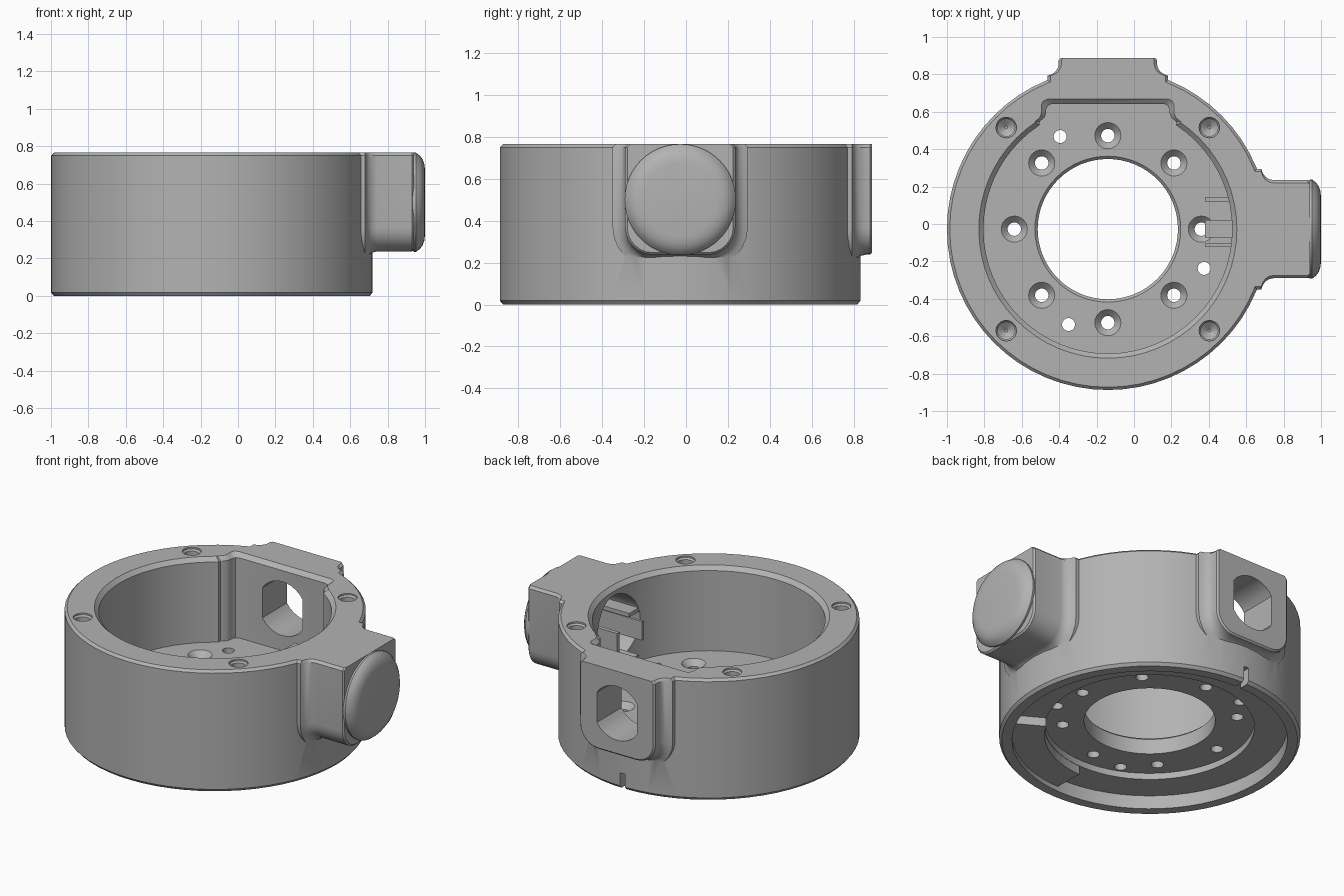
import bpy, bmesh, math
from mathutils import Vector

cube = bpy.data.objects.get("Cube")
if cube:
    bpy.data.objects.remove(cube)

grey = bpy.data.materials.new("mid_grey")
grey.use_nodes = True
grey.diffuse_color = (0.45, 0.45, 0.45, 1)
grey.node_tree.nodes["Principled BSDF"].inputs["Base Color"].default_value = grey.diffuse_color

TOP, FLOOR, MID = 0.765, 0.235, 0.5
OFFSET = Vector((-0.14, -0.0275, 0))     # ring axis in the final frame
parts = []


def loft(name, rings, cyclic=False):
    """Skin equal-length rings; cap the ends or join last to first."""
    bm = bmesh.new()
    vs = [[bm.verts.new(p) for p in ring] for ring in rings]
    n = len(vs[0])
    pairs = list(zip(vs, vs[1:])) + ([(vs[-1], vs[0])] if cyclic else [])
    for a, b in pairs:
        for i in range(n):
            j = (i + 1) % n
            bm.faces.new((a[i], a[j], b[j], b[i]))
    if not cyclic:
        bm.faces.new(vs[0])
        bm.faces.new(vs[-1])
    bmesh.ops.recalc_face_normals(bm, faces=bm.faces)
    me = bpy.data.meshes.new(name)
    bm.to_mesh(me)
    bm.free()
    me.materials.append(grey)
    ob = bpy.data.objects.new(name, me)
    bpy.context.collection.objects.link(ob)
    return ob


def turned(name, profile, cx=0, cy=0, n=24, cyclic=False):
    """Revolve (radius, z) points about a vertical axis."""
    ang = [2 * math.pi * i / n for i in range(n)]
    return loft(name, [[(cx + r * math.cos(a), cy + r * math.sin(a), z) for a in ang]
                       for r, z in profile], cyclic)


def along_x(name, profile, n=32):
    """Revolve (radius, x) points about the side port axis."""
    ang = [2 * math.pi * i / n for i in range(n)]
    return loft(name, [[(x, r * math.cos(a), MID + r * math.sin(a)) for a in ang]
                       for r, x in profile])


def box(name, x, y, z):
    return loft(name, [[(x[0], y[0], h), (x[1], y[0], h), (x[1], y[1], h), (x[0], y[1], h)]
                       for h in z])


def combine(base, tool, op):
    mod = base.modifiers.new(op, 'BOOLEAN')
    mod.operation, mod.solver, mod.object = op, 'EXACT', tool
    bpy.context.view_layer.objects.active = base
    bpy.ops.object.modifier_apply(modifier=mod.name)
    bpy.data.objects.remove(tool)


def cut(tool):
    combine(housing, tool, 'DIFFERENCE')


# Housing: ring wall, floor plate, stepped underside and centre opening
housing = turned("housing", [
    (0.845, 0), (0.86, 0.018), (0.86, TOP - 0.015), (0.845, TOP),
    (0.69, TOP), (0.665, TOP - 0.025), (0.665, FLOOR),
    (0.39, FLOOR), (0.375, FLOOR - 0.015), (0.375, 0.125),
    (0.598, 0.125), (0.598, 0.085), (0.786, 0.085), (0.786, 0)], n=64, cyclic=True)
parts.append(housing)


def port_section(o):
    """Square top, rounded bottom, grown outward by o except at the top."""
    w, r = 0.2625 + o, 0.13 + max(o, -0.1)
    half = [(w - 0.015, TOP - MID), (w, TOP - MID - 0.015)]
    for i in range(7):
        a = -math.pi / 2 * i / 6
        half.append((w - r + r * math.cos(a), -w + r + r * math.sin(a)))
    return half + [(-u, v) for u, v in reversed(half)]


def port(end, sideways):
    """Port block with a flared root where it meets the wall."""
    steps = [(0.74, 0.06), (0.82, 0.06), (0.828, 0.038), (0.842, 0.018),
             (0.862, 0.005), (0.885, 0), (end - 0.01, 0), (end, -0.01)]
    return loft("port", [[(d, u, MID + v) if sideways else (u, d, MID + v)
                          for u, v in port_section(o)] for d, o in steps])


combine(housing, port(1.08, True), 'UNION')
combine(housing, port(0.915, False), 'UNION')


# Squared pocket extension behind the rear port, chamfered at the rim
def pocket_outline(o, z):
    w, y = 0.33 + o, 0.67 + o
    half = [(w + 0.035, 0.3), (w + 0.035, 0.575), (w + 0.01, 0.595), (w, 0.62),
            (w, y - 0.03), (w - 0.01, y - 0.01), (w - 0.03, y)]
    return [(x, q, z) for x, q in half] + [(-x, q, z) for x, q in reversed(half)]


cut(loft("pocket", [pocket_outline(o, z) for o, z in
                    ((0, FLOOR), (0, TOP - 0.025), (0.045, TOP + 0.02))]))

# Rear port opening: round with two flats
opening = []
for i in range(32):
    a = 2 * math.pi * i / 32
    opening.append((max(-0.14, min(0.14, 0.17 * math.cos(a))), 0.17 * math.sin(a)))
cut(loft("rear_opening", [[(x, y, MID + z) for x, z in opening] for y in (0.5, 1.0)]))

# Side port bore
cut(along_x("side_bore", [(0.215, 0.5), (0.215, 1.06)]))

# Countersunk floor screws
for i in range(8):
    a = math.pi / 4 * i
    cut(turned("screw_hole", [(0.036, 0.08), (0.036, FLOOR - 0.035), (0.07, FLOOR),
                              (0.07, FLOOR + 0.05)],
               0.5 * math.cos(a), 0.5 * math.sin(a)))

# Plain floor holes
for x, y in ((-0.255, 0.495), (0.515, -0.21), (-0.21, -0.51)):
    cut(turned("dowel_hole", [(0.035, 0.08), (0.035, 0.3)], x, y, 16))

# Blind holes in the rim
for sx in (-1, 1):
    for sy in (-1, 1):
        cut(turned("rim_hole", [(0.008, TOP - 0.15), (0.046, TOP - 0.12), (0.046, TOP - 0.02),
                                (0.055, TOP - 0.01), (0.055, TOP + 0.05)],
                   0.543 * sx, 0.543 * sy, 20))

# Drain slot at the foot of the rear wall
cut(box("drain_slot", (-0.017, 0.017), (0.74, 0.95), (-0.05, 0.1)))

# Side cap with a rounded edge
parts.append(along_x("side_cap", [(0.25, 1.055), (0.265, 1.082), (0.265, 1.092), (0.25, 1.112),
                                  (0.23, 1.127), (0.205, 1.136), (0.175, 1.14)], 48))

# Contact blades reaching into the pocket
for name, y, z in (("upper_blade", (-0.045, 0.05), (0.635, 0.66)),
                   ("lower_blade", (-0.045, 0.05), (0.34, 0.365)),
                   ("rear_blade", (0.147, 0.172), (0.42, 0.58)),
                   ("front_blade", (-0.095, -0.078), (0.44, 0.56))):
    parts.append(box(name, (0.52, 1.07), y, z))

# Raised sector in the underside groove
sector = []
for i in range(13):
    a = math.radians(-88 + 58 * i / 12)
    c, s = math.cos(a), math.sin(a)
    sector.append([(r * c, r * s, z) for r, z in
                   ((0.6, 0.09), (0.6, 0.03), (0.79, 0.03), (0.79, 0.09))])
parts.append(loft("groove_sector", sector))

# Place on the common centre and shade
bpy.ops.object.select_all(action='DESELECT')
for ob in parts:
    for v in ob.data.vertices:
        v.co += OFFSET
    ob.select_set(True)
bpy.context.view_layer.objects.active = housing
bpy.ops.object.shade_smooth_by_angle(angle=math.radians(30))
